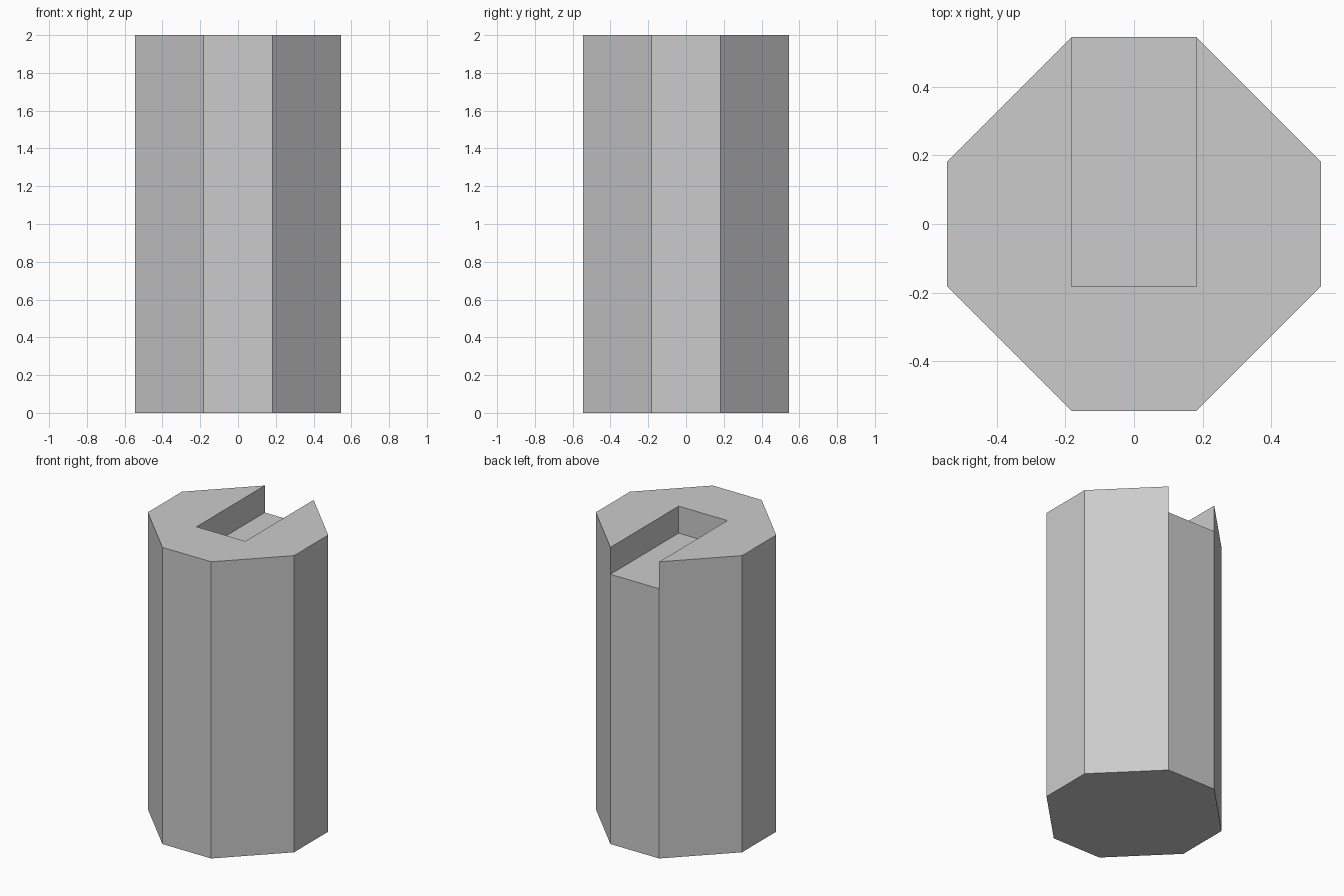
import bpy, bmesh, math
from mathutils import Vector

if "Cube" in bpy.data.objects:
    bpy.data.objects.remove(bpy.data.objects["Cube"])

U = 2 / 11            # slot half width and depth
R = 3 * U             # octagon half width
HEIGHT = 2.0

bm = bmesh.new()

# Octagonal footprint: C-shaped rim plus the slot floor
outline = [(U, R), (U, -U), (-U, -U), (-U, R), (-R, U),
           (-R, -U), (-U, -R), (U, -R), (R, -U), (R, U)]
verts = [bm.verts.new((x, y, 0)) for x, y in outline]
faces = [bm.faces.new(verts), bm.faces.new(verts[3::-1])]


def raise_faces(faces, height, keep):
    """Extrude faces upward and return the new cap faces."""
    ret = bmesh.ops.extrude_face_region(bm, geom=faces, use_keep_orig=keep)["geom"]
    moved = [g for g in ret if isinstance(g, bmesh.types.BMVert)]
    bmesh.ops.translate(bm, verts=moved, vec=Vector((0, 0, height)))
    return [g for g in ret if isinstance(g, bmesh.types.BMFace)]


# Solid column, then the rim around the slot
caps = raise_faces(faces, HEIGHT - U, True)
rim = max(caps, key=lambda f: len(f.verts))
raise_faces([rim], U, False)

# Merge coplanar faces
bmesh.ops.recalc_face_normals(bm, faces=bm.faces)
bmesh.ops.dissolve_limit(bm, angle_limit=math.radians(1),
                         verts=bm.verts, edges=bm.edges)
bmesh.ops.recalc_face_normals(bm, faces=bm.faces)

mesh = bpy.data.meshes.new("slotted_column")
bm.to_mesh(mesh)
bm.free()
bpy.context.collection.objects.link(bpy.data.objects.new("slotted_column", mesh))
